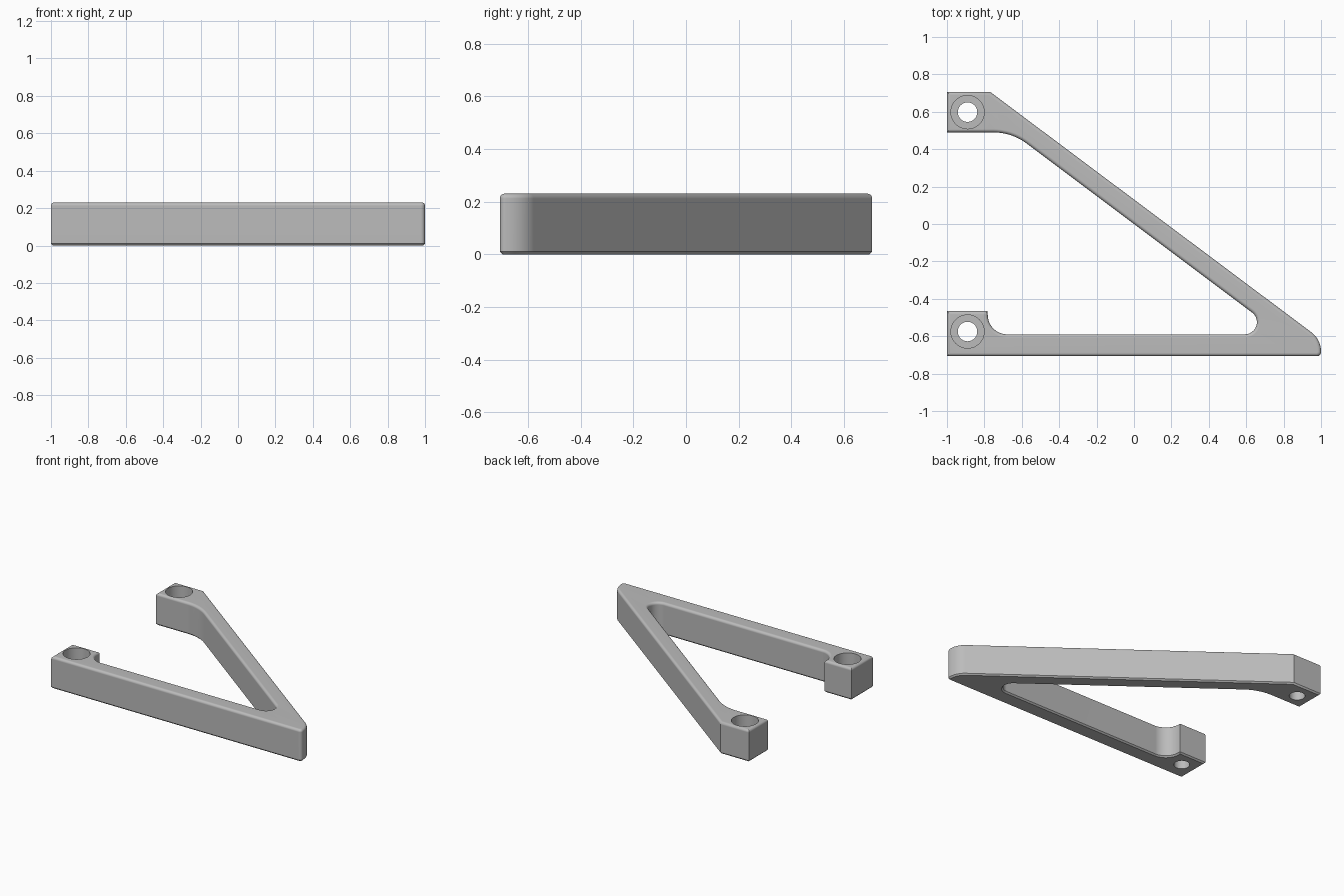
import bpy, bmesh, math
from mathutils import Matrix, Vector

cube = bpy.data.objects.get("Cube")
if cube:
    bpy.data.objects.remove(cube, do_unlink=True)

HEIGHT, ROUND, CHAMFER = 0.23, 0.018, 0.01

grey = bpy.data.materials.new("plain grey")
grey.use_nodes = True
colour = (0.5, 0.5, 0.5, 1)
grey.diffuse_color = colour
grey.node_tree.nodes["Principled BSDF"].inputs["Base Color"].default_value = colour

# Plan outline, counter-clockwise: x, y, fillet radius
CORNERS = [
    (-1, -0.707, 0), (1, -0.707, 0.022), (1, -0.6175, 0.13),
    (-0.77, 0.707, 0), (-1, 0.707, 0), (-1, 0.49, 0),
    (-0.653, 0.49, 0.3), (0.787, -0.59, 0.065),
    (-0.782, -0.59, 0.104), (-0.782, -0.465, 0), (-1, -0.465, 0),
]


def fillet(corners, steps=12):
    """Replace each corner that has a radius by an arc."""
    points = []
    for i, (x, y, r) in enumerate(corners):
        p = Vector((x, y))
        if r == 0:
            points.append(p)
            continue
        a = (Vector(corners[i - 1][:2]) - p).normalized()
        b = (Vector(corners[(i + 1) % len(corners)][:2]) - p).normalized()
        half = a.angle(b) / 2
        centre = p + (a + b).normalized() * r / math.sin(half)
        start = p + a * r / math.tan(half) - centre
        end = p + b * r / math.tan(half) - centre
        sweep = math.atan2(start.x * end.y - start.y * end.x, start.dot(end))
        for k in range(steps + 1):
            points.append(centre + Matrix.Rotation(sweep * k / steps, 2) @ start)
    return points


def inset(points, d):
    """Move the outline inwards by d with mitred corners."""
    moved = []
    for i, p in enumerate(points):
        u = (p - points[i - 1]).normalized()
        v = (points[(i + 1) % len(points)] - p).normalized()
        n = Vector((-u.y - v.y, u.x + v.x)).normalized()
        moved.append(p + n * d / n.dot(Vector((-u.y, u.x))))
    return moved


def circle(x, y, radius, sides=48):
    turns = [2 * math.pi * k / sides for k in range(sides)]
    return [Vector((x + radius * math.cos(t), y + radius * math.sin(t))) for t in turns]


def loft(bm, sections):
    """Join a stack of closed loops, each given as points and a height."""
    rings = [[bm.verts.new((p.x, p.y, z)) for p in pts] for pts, z in sections]
    for low, high in zip(rings, rings[1:]):
        for i in range(len(low)):
            j = (i + 1) % len(low)
            bm.faces.new((low[i], low[j], high[j], high[i]))


bm = bmesh.new()

# Bracket walls, chamfered below and rounded above
outline = fillet(CORNERS)
sections = [(inset(outline, CHAMFER), 0), (outline, CHAMFER)]
for k in range(7):
    a = math.pi / 2 * k / 6
    sections.append((inset(outline, ROUND * (1 - math.cos(a))),
                     HEIGHT - ROUND * (1 - math.sin(a))))
loft(bm, sections)

# Counterbored screw holes in the two pads
for hole_y in (0.598, -0.575):
    wide = circle(-0.89, hole_y, 0.089)
    narrow = circle(-0.89, hole_y, 0.052)
    loft(bm, [(narrow, 0), (narrow, 0.1), (wide, 0.1), (wide, HEIGHT)])

# Flat top and bottom around the holes
rims = [e for e in bm.edges if e.is_boundary]
for is_top in (True, False):
    loops = [e for e in rims if (e.verts[0].co.z > HEIGHT / 2) == is_top]
    bmesh.ops.triangle_fill(bm, use_beauty=True, edges=loops)
bmesh.ops.recalc_face_normals(bm, faces=bm.faces)

mesh = bpy.data.meshes.new("bracket")
bm.to_mesh(mesh)
bm.free()
mesh.materials.append(grey)
bracket = bpy.data.objects.new("bracket", mesh)
bpy.context.collection.objects.link(bracket)

# Smooth the rounded edges, keep flat faces flat
bpy.ops.object.select_all(action='DESELECT')
bracket.select_set(True)
bpy.context.view_layer.objects.active = bracket
bpy.ops.object.shade_smooth_by_angle(angle=math.radians(30))
weighted = bracket.modifiers.new("flat_faces", 'WEIGHTED_NORMAL')
weighted.keep_sharp = True
